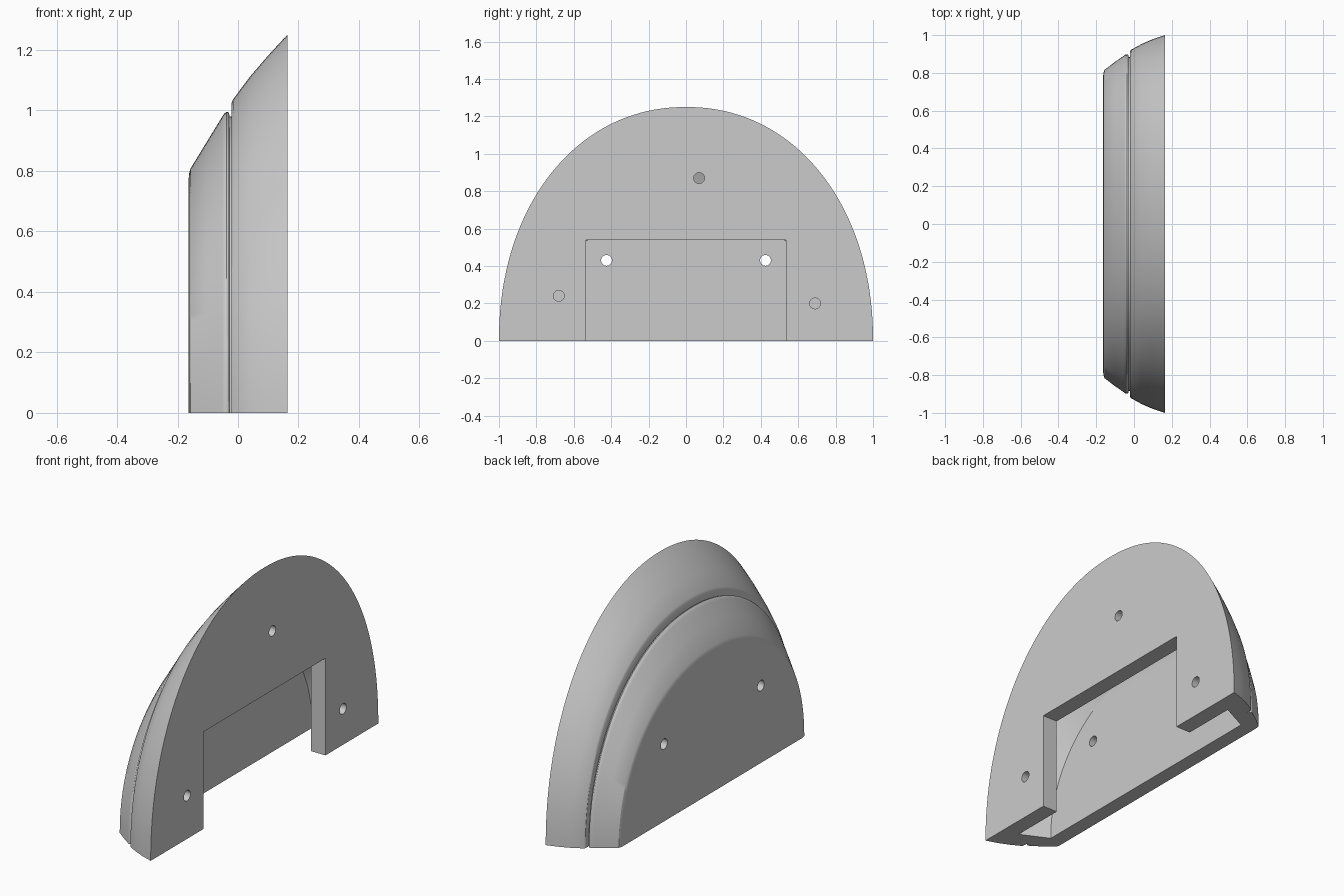
import bpy, bmesh, math
from mathutils import Matrix

cube = bpy.data.objects.get("Cube")
if cube:
    bpy.data.objects.remove(cube, do_unlink=True)

grey = bpy.data.materials.new("plain grey")
grey.use_nodes = True
colour = (0.6, 0.6, 0.6, 1)
grey.diffuse_color = colour
grey.node_tree.nodes["Principled BSDF"].inputs["Base Color"].default_value = colour


def finish(name, bm):
    bmesh.ops.recalc_face_normals(bm, faces=bm.faces)
    mesh = bpy.data.meshes.new(name)
    bm.to_mesh(mesh)
    bm.free()
    obj = bpy.data.objects.new(name, mesh)
    bpy.context.collection.objects.link(obj)
    mesh.materials.append(grey)
    return obj


def dome(name, sections, skirt=0.0, steps=96):
    """Loft half-oval sections (x, half width, height) along x."""
    bm = bmesh.new()
    rings = []
    for x, width, height in sections:
        ring = []
        for i in range(steps + 1):
            a = math.pi * i / steps
            c, s = math.cos(a), max(0.0, math.sin(a))
            y = math.copysign(abs(c) ** (2 / 2.1), c) * width
            ring.append(bm.verts.new((x, y, s ** (2 / 2.1) * height)))
        if skirt:
            ring.insert(0, bm.verts.new((x, width, -skirt)))
            ring.append(bm.verts.new((x, -width, -skirt)))
        rings.append(ring)
    for a, b in zip(rings, rings[1:]):
        for i in range(len(a)):
            j = (i + 1) % len(a)
            bm.faces.new((a[i], a[j], b[j], b[i]))
    bm.faces.new(rings[0])
    bm.faces.new(rings[-1])
    return finish(name, bm)


def cut(target, cutter):
    cutter.hide_render = True
    mod = target.modifiers.new("cut", "BOOLEAN")
    mod.operation = "DIFFERENCE"
    mod.solver = "EXACT"
    mod.object = cutter
    bpy.context.view_layer.objects.active = target
    bpy.ops.object.modifier_apply(modifier=mod.name)
    bpy.data.objects.remove(cutter, do_unlink=True)


# Outer shell: flat face, sloped band, groove, flared rim
shell = dome("housing_shell", [
    (-0.163, 0.785, 0.775), (-0.162, 0.8, 0.79), (-0.157, 0.815, 0.808),
    (-0.105, 0.855, 0.893), (-0.052, 0.892, 0.98), (-0.045, 0.897, 0.99),
    (-0.038, 0.898, 0.995), (-0.03, 0.895, 0.993), (-0.028, 0.885, 0.98),
    (-0.022, 0.885, 0.98), (-0.021, 0.915, 1.025), (-0.016, 0.922, 1.037),
    (0.04, 0.953, 1.112), (0.1, 0.979, 1.182), (0.163, 1.0, 1.25)])

# Hollow inside, open at the bottom
cut(shell, dome("cavity", [(-0.08, 0.765, 0.72), (0.073, 0.84, 1.0)], skirt=0.1))

# Rectangular notch in the mounting plate
bm = bmesh.new()
bmesh.ops.create_cube(bm, size=1, matrix=Matrix.Translation((0.125, 0, 0.22))
                      @ Matrix.Diagonal((0.15, 1.07, 0.64, 1)))
cut(shell, finish("notch", bm))

# Screw holes: (y, z, centre x, length)
for y, z, x, length in [(-0.425, 0.43, -0.12, 0.2), (0.425, 0.43, -0.12, 0.2),
                        (0.07, 0.87, 0.125, 0.14), (-0.68, 0.24, 0.125, 0.14),
                        (0.69, 0.2, 0.125, 0.14)]:
    bm = bmesh.new()
    bmesh.ops.create_cone(bm, cap_ends=True, segments=32, radius1=0.029, radius2=0.029,
                          depth=length, matrix=Matrix.Translation((x, y, z))
                          @ Matrix.Rotation(math.pi / 2, 4, "Y"))
    cut(shell, finish("screw_hole", bm))

bpy.ops.object.select_all(action="DESELECT")
shell.select_set(True)
bpy.context.view_layer.objects.active = shell
bpy.ops.object.shade_smooth_by_angle(angle=math.radians(30))
